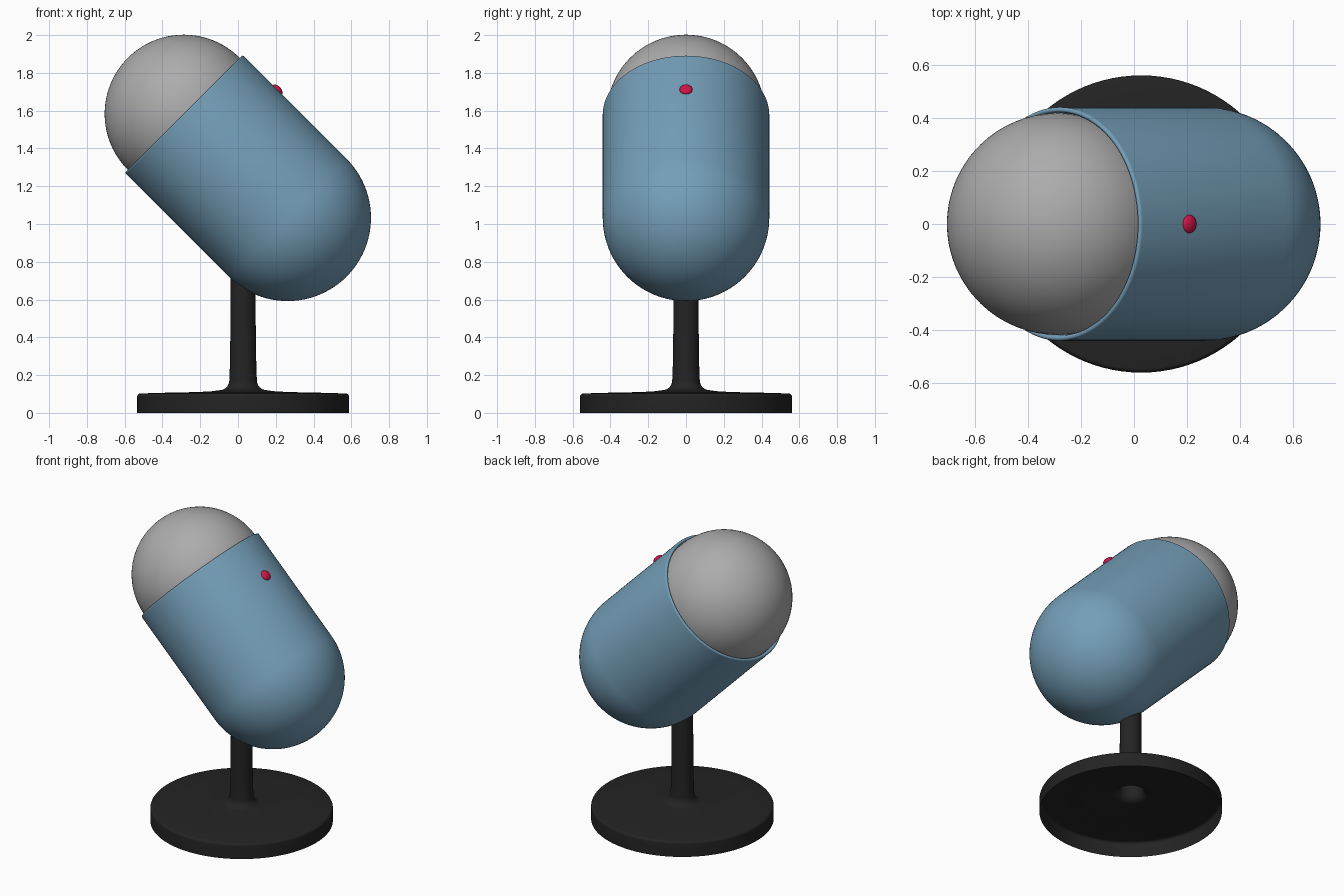
import bpy, bmesh, math
from mathutils import Matrix, Vector

if "Cube" in bpy.data.objects:
    bpy.data.objects.remove(bpy.data.objects["Cube"])

TILT = Matrix.Rotation(math.radians(-45), 4, 'Y')
CAP = Vector((0.263, 0, 1.033))      # centre of the rounded lower end of the body
R, LENGTH = 0.441, 0.778             # body radius, distance from cap centre to rim


def material(name, rgb):
    m = bpy.data.materials.new(name)
    m.diffuse_color = (*rgb, 1)
    m.use_nodes = True
    m.node_tree.nodes["Principled BSDF"].inputs["Base Color"].default_value = m.diffuse_color
    return m


def arc(cx, cz, r, a0, a1, n):
    """Points (radius, height) on an arc, angles in degrees."""
    return [(cx + r * math.cos(math.radians(a0 + (a1 - a0) * i / n)),
             cz + r * math.sin(math.radians(a0 + (a1 - a0) * i / n))) for i in range(n + 1)]


def lathe(name, profile, mat, matrix, steps=96):
    """Spin a (radius, height) profile, listed bottom to top, around local z."""
    bm = bmesh.new()
    verts = [bm.verts.new((max(r, 0), 0, z)) for r, z in profile]
    edges = [bm.edges.new(p) for p in zip(verts, verts[1:])]
    bmesh.ops.spin(bm, geom=verts + edges, cent=(0, 0, 0), axis=(0, 0, 1),
                   angle=math.tau, steps=steps, use_merge=True)
    bmesh.ops.remove_doubles(bm, verts=bm.verts, dist=1e-5)
    # make the faces point outwards, judged by the widest part of the profile
    bm.normal_update()
    widest = max(bm.faces, key=lambda f: f.calc_center_median().xy.length)
    if widest.normal.xy.dot(widest.calc_center_median().xy) < 0:
        bmesh.ops.reverse_faces(bm, faces=bm.faces)
    mesh = bpy.data.meshes.new(name)
    bm.to_mesh(mesh)
    bm.free()
    mesh.materials.append(mat)
    mesh.shade_smooth()
    mesh.set_sharp_from_angle(angle=math.radians(40))
    ob = bpy.data.objects.new(name, mesh)
    ob.matrix_world = matrix
    bpy.context.collection.objects.link(ob)
    return ob


blue = material("blue_body", (0.174, 0.342, 0.479))
grey = material("grey_grille", (0.413, 0.413, 0.413))
red = material("red_button", (0.65, 0.007, 0.065))
black = material("black_stand", (0.017, 0.017, 0.017))

body_matrix = Matrix.Translation(CAP) @ TILT

# Body: round lower end, straight wall, softly rounded rim with an inner lip
body_profile = (arc(0, 0, R, -90, 0, 24)
                + arc(R - 0.010, LENGTH - 0.010, 0.010, 0, 120, 6)
                + [(0.421, LENGTH - 0.008), (0.417, LENGTH - 0.03)])
lathe("body", body_profile, blue, body_matrix)

# Grille: dome sitting in the rim
dome_profile = [(0.418, -0.03)] + arc(0, 0, 0.419, 0, 90, 24)
lathe("grille_dome", dome_profile, grey,
      body_matrix @ Matrix.Translation((0, 0, LENGTH)))

# Button: flattened bead on the upper side of the body
button_matrix = (body_matrix @ Matrix.Translation((R, 0, 0.518))
                 @ Matrix.Rotation(math.radians(90), 4, 'Y')
                 @ Matrix.Diagonal((1, 1, 0.55, 1)))
lathe("button", arc(0, 0, 0.034, -90, 90, 16), red, button_matrix, 32)

# Stand: open-bottomed disc flowing through a fillet into the stem
stand_profile = ([(0.561, 0)]
                 + arc(0.543, 0.085, 0.018, 0, 80, 6)
                 + [(0.40, 0.107), (0.25, 0.110), (0.17, 0.114)]
                 + arc(0.125, 0.172, 0.052, -90, -180, 8)
                 + [(0.070, 0.25), (0.067, 0.45), (0.066, 0.85)])
lathe("stand", stand_profile, black, Matrix.Translation((0.027, 0, 0)))
